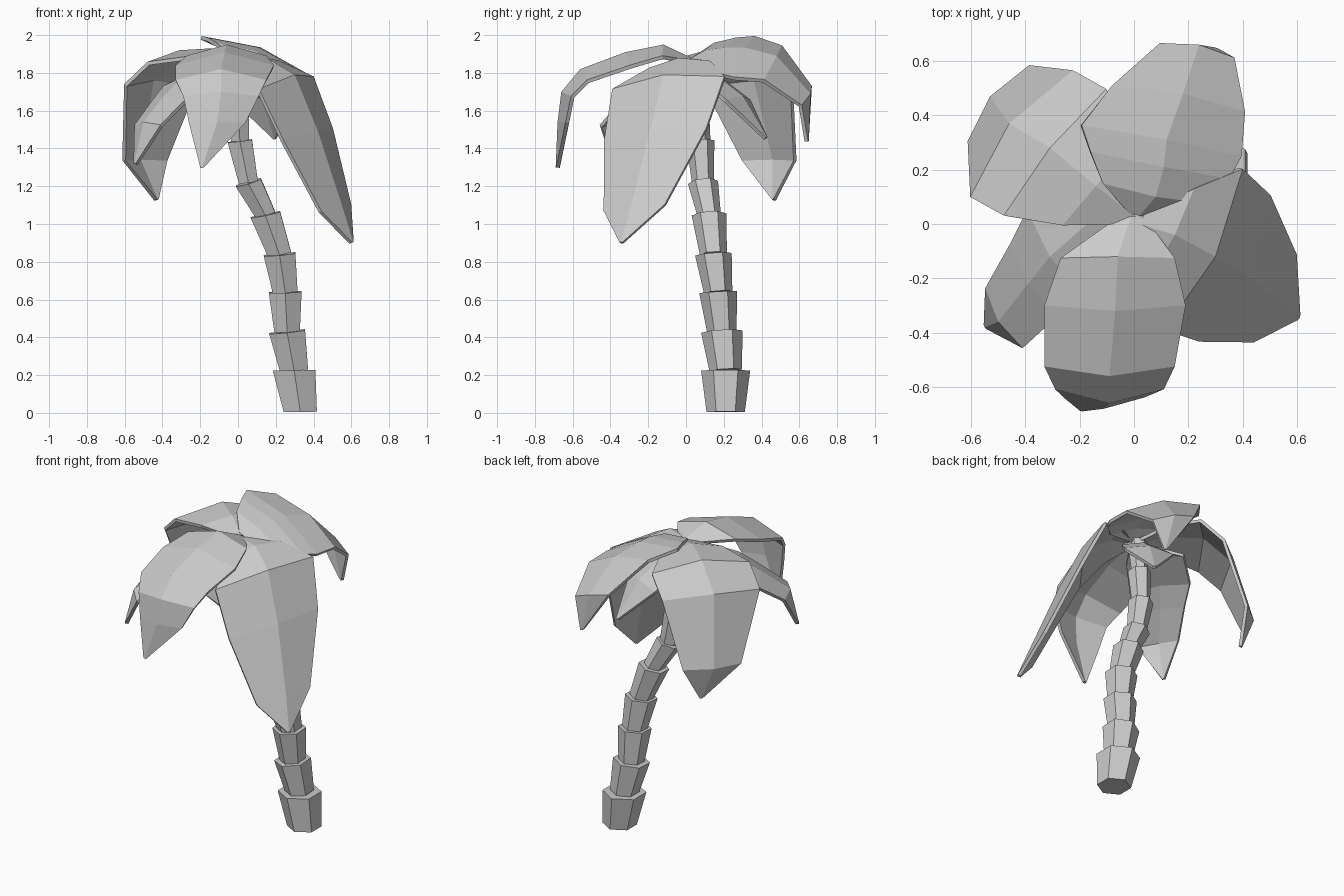
import bpy
import bmesh
from math import radians, sin, cos
from mathutils import Vector, Quaternion

default_cube = bpy.data.objects.get("Cube")
if default_cube:
    bpy.data.objects.remove(default_cube, do_unlink=True)

# Single plain colour
GREY = (0.6, 0.6, 0.6, 1.0)
grey = bpy.data.materials.new("plain_grey")
grey.use_nodes = True
grey.diffuse_color = GREY
shader = next(n for n in grey.node_tree.nodes if n.type == "BSDF_PRINCIPLED")
shader.inputs["Base Color"].default_value = GREY


def add_object(name, bm):
    """Turn a bmesh into a flat shaded object with the shared material."""
    mesh = bpy.data.meshes.new(name)
    bm.to_mesh(mesh)
    bm.free()
    mesh.materials.append(grey)
    obj = bpy.data.objects.new(name, mesh)
    bpy.context.collection.objects.link(obj)
    return obj


def trunk_segment(name, start, end, bottom_radius, top_radius, lean):
    """Six-sided flared segment, sheared so its rings tilt only partly."""
    start, end = Vector(start), Vector(end)
    axis = end - start
    full_tilt = Vector((0, 0, 1)).rotation_difference(axis)
    place = Quaternion().slerp(full_tilt, lean).to_matrix().to_4x4()
    place.col[2] = axis.normalized().to_4d()
    place.col[2][3] = 0
    place.translation = (start + end) / 2
    bm = bmesh.new()
    bmesh.ops.create_cone(bm, cap_ends=True, segments=6, radius1=bottom_radius,
                          radius2=top_radius, depth=axis.length, matrix=place)
    return add_object(name, bm)


def leaf(name, heading, stations, tilt=0.0, fold=0.22, thickness=0.02):
    """Drooping leaf folded along a ridge; a station is x, y, z, half width."""
    angle = radians(heading)
    left = Vector((-sin(angle), cos(angle), tilt))
    ridge = [Vector(s[:3]) for s in stations]
    last = len(ridge) - 1
    bm = bmesh.new()
    rows = []
    for i, point in enumerate(ridge):
        tangent = ridge[min(i + 1, last)] - ridge[max(i - 1, 0)]
        normal = tangent.cross(left).normalized()
        width = stations[i][3]
        sag = normal * width * fold
        rows.append([bm.verts.new(point + left * width - sag),
                     bm.verts.new(point),
                     bm.verts.new(point - left * width - sag)])
    for a, b in zip(rows, rows[1:]):
        for k in range(2):
            bm.faces.new((a[k], a[k + 1], b[k + 1], b[k]))
    obj = add_object(name, bm)
    solid = obj.modifiers.new("thickness", "SOLIDIFY")
    solid.thickness = thickness
    solid.offset = -1
    return obj


# Trunk: joint centres and the flared radius at each joint
joints = [
    (0.33, 0.21, 0.005, 0.13), (0.297, 0.21, 0.225, 0.13), (0.26, 0.19, 0.43, 0.11),
    (0.25, 0.17, 0.64, 0.1), (0.22, 0.145, 0.84, 0.097), (0.145, 0.122, 1.05, 0.092),
    (0.055, 0.09, 1.22, 0.08), (0.01, 0.075, 1.44, 0.075), (0, 0.05, 1.66, 0.07),
    (0, 0.03, 1.87, 0.06),
]
for number, (low, high) in enumerate(zip(joints, joints[1:]), 1):
    trunk_segment(f"trunk_segment_{number}", low[:3], high[:3], high[3] * 0.78, high[3],
                  lean=0.1 if number == 1 else 0.6)

# Crown of leaves
leaf("leaf_front", -90, [
    (-0.01, 0.03, 1.88, 0.05), (-0.06, -0.12, 1.95, 0.21), (-0.07, -0.32, 1.91, 0.26),
    (-0.09, -0.56, 1.82, 0.24), (-0.09, -0.66, 1.7, 0.2), (-0.11, -0.68, 1.54, 0.15),
    (-0.19, -0.69, 1.3, 0.01),
], fold=0.28)
leaf("leaf_left", -26, [
    (0.02, 0, 1.88, 0.04), (0.15, -0.04, 1.88, 0.18), (0.3, -0.12, 1.79, 0.33),
    (0.42, -0.19, 1.5, 0.3), (0.55, -0.29, 1.1, 0.18), (0.61, -0.345, 0.905, 0.01),
], tilt=0.1, fold=0.2)
leaf("leaf_back", 79, [
    (0.02, 0.03, 1.88, 0.04), (0.08, 0.1, 1.92, 0.19), (0.11, 0.21, 1.935, 0.26),
    (0.12, 0.31, 1.935, 0.3), (0.18, 0.48, 1.89, 0.25), (0.24, 0.66, 1.69, 0.14),
    (0.3, 0.65, 1.44, 0.01),
], tilt=0.36, fold=0.17)
leaf("leaf_back_right", 141, [
    (0, 0.03, 1.88, 0.04), (-0.14, 0.14, 1.93, 0.19), (-0.31, 0.28, 1.92, 0.3),
    (-0.46, 0.37, 1.77, 0.3), (-0.53, 0.47, 1.34, 0.18), (-0.44, 0.47, 1.125, 0.01),
])
leaf("leaf_front_right", 212, [
    (0, 0.02, 1.87, 0.04), (-0.15, 0.02, 1.85, 0.18), (-0.31, -0.12, 1.77, 0.19),
    (-0.39, -0.22, 1.68, 0.16), (-0.5, -0.36, 1.54, 0.13), (-0.55, -0.38, 1.32, 0.01),
])
leaf("small_leaf_back", 65, [
    (0, 0.04, 1.85, 0.04), (0.06, 0.16, 1.79, 0.13), (0.13, 0.3, 1.68, 0.15),
    (0.2, 0.43, 1.46, 0.01),
])
